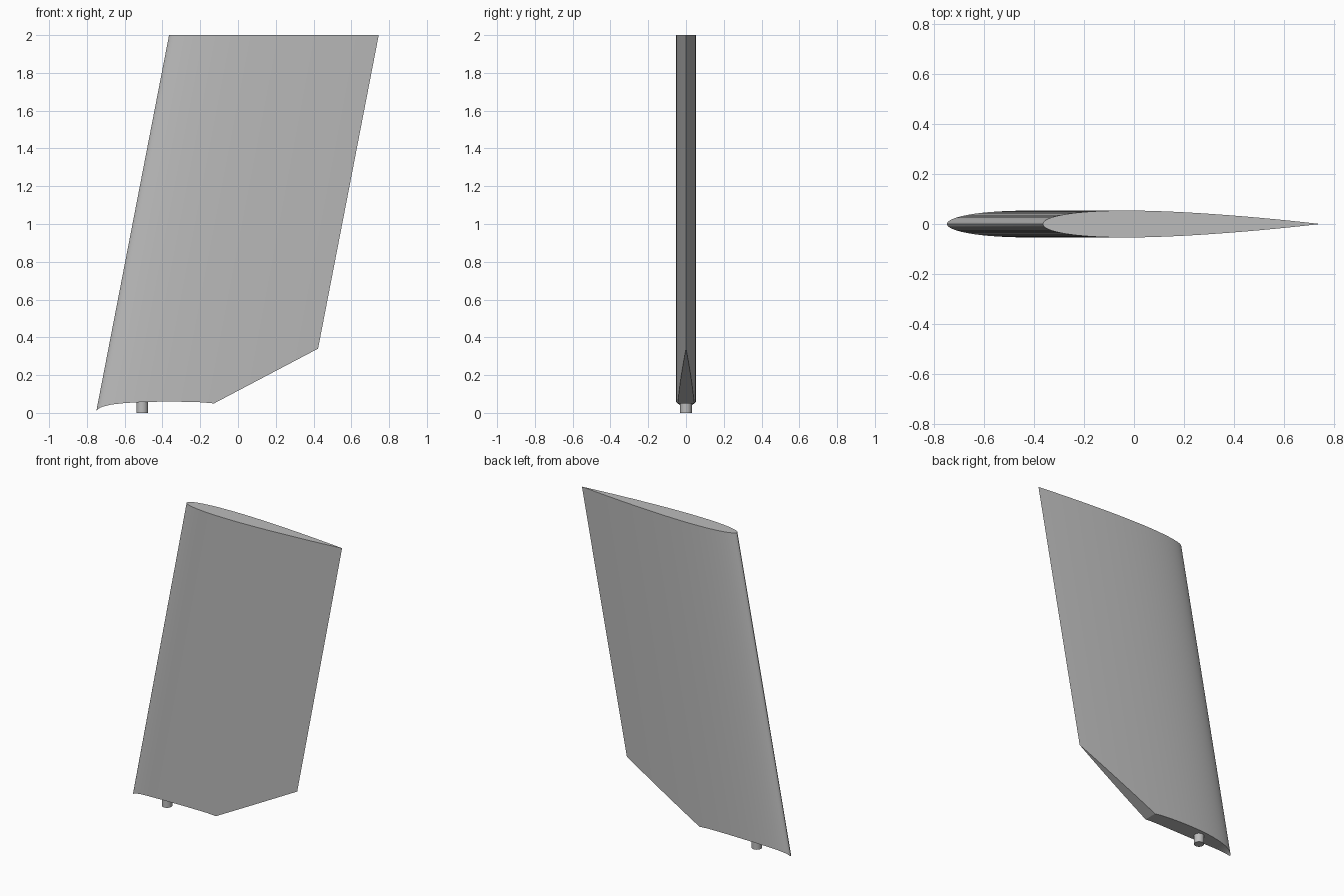
import bpy, bmesh, math

cube = bpy.data.objects.get("Cube")
if cube:
    bpy.data.objects.remove(cube, do_unlink=True)

CHORD, HALF_THICK, SWEEP = 1.11, 0.054, 0.1935
TOP, LEAD_X = 2.0, -0.365
KINK = 0.554  # chord fraction where the lower edge turns upward

# Height of the lower edge along the chord
EDGE = [(0, .01), (.01, .025), (.032, .035), (.07, .045), (.128, .052),
        (.217, .058), (.35, .06), (.487, .057), (KINK, .05), (1, .34)]

grey = bpy.data.materials.new("light_grey")
grey.use_nodes = True
colour = (0.5, 0.5, 0.5, 1)
grey.diffuse_color = colour
grey.node_tree.nodes["Principled BSDF"].inputs["Base Color"].default_value = colour


def edge_height(t):
    for (a, za), (b, zb) in zip(EDGE, EDGE[1:]):
        if t <= b:
            return za + (zb - za) * (t - a) / (b - a)
    return EDGE[-1][1]


def half_width(t):
    # Symmetric aerofoil with a closed trailing edge
    y = .2969 * math.sqrt(t) - .126 * t - .3516 * t**2 + .2843 * t**3 - .1036 * t**4
    return max(0, 10 * y * HALF_THICK)


def finish(obj):
    obj.data.materials.append(grey)
    bpy.ops.object.select_all(action='DESELECT')
    obj.select_set(True)
    bpy.context.view_layer.objects.active = obj
    bpy.ops.object.shade_smooth_by_angle(angle=math.radians(30))


# Swept fin: stations bunched toward the nose, each with a top and bottom point
N = 36
stations = sorted([(1 - math.cos(math.pi * i / N)) / 2 for i in range(N + 1)] + [KINK])
bm = bmesh.new()


def point(t, side, z):
    x = LEAD_X + t * CHORD - SWEEP * (TOP - z)
    return bm.verts.new((x, side * half_width(t), z))


rows = {}
for side in (-1, 1):
    rows[side] = [(point(t, side, TOP), point(t, side, edge_height(t))) for t in stations]
for i in range(len(stations) - 1):
    f0, f1 = rows[-1][i], rows[-1][i + 1]
    b0, b1 = rows[1][i], rows[1][i + 1]
    bm.faces.new((f0[0], f0[1], f1[1], f1[0]))  # front skin
    bm.faces.new((b0[0], b1[0], b1[1], b0[1]))  # back skin
    bm.faces.new((f0[1], b0[1], b1[1], f1[1]))  # lower face
    bm.faces.new((f0[0], f1[0], b1[0], b0[0]))  # top face
bmesh.ops.remove_doubles(bm, verts=bm.verts, dist=1e-5)
bmesh.ops.recalc_face_normals(bm, faces=bm.faces)
mesh = bpy.data.meshes.new("fin_blade")
bm.to_mesh(mesh)
bm.free()
blade = bpy.data.objects.new("fin_blade", mesh)
bpy.context.collection.objects.link(blade)
finish(blade)

# Pivot pin under the nose
bpy.ops.mesh.primitive_cylinder_add(vertices=32, radius=0.031, depth=0.08,
                                    location=(-0.507, 0, 0.04))
pin = bpy.context.object
pin.name = "pivot_pin"
finish(pin)
